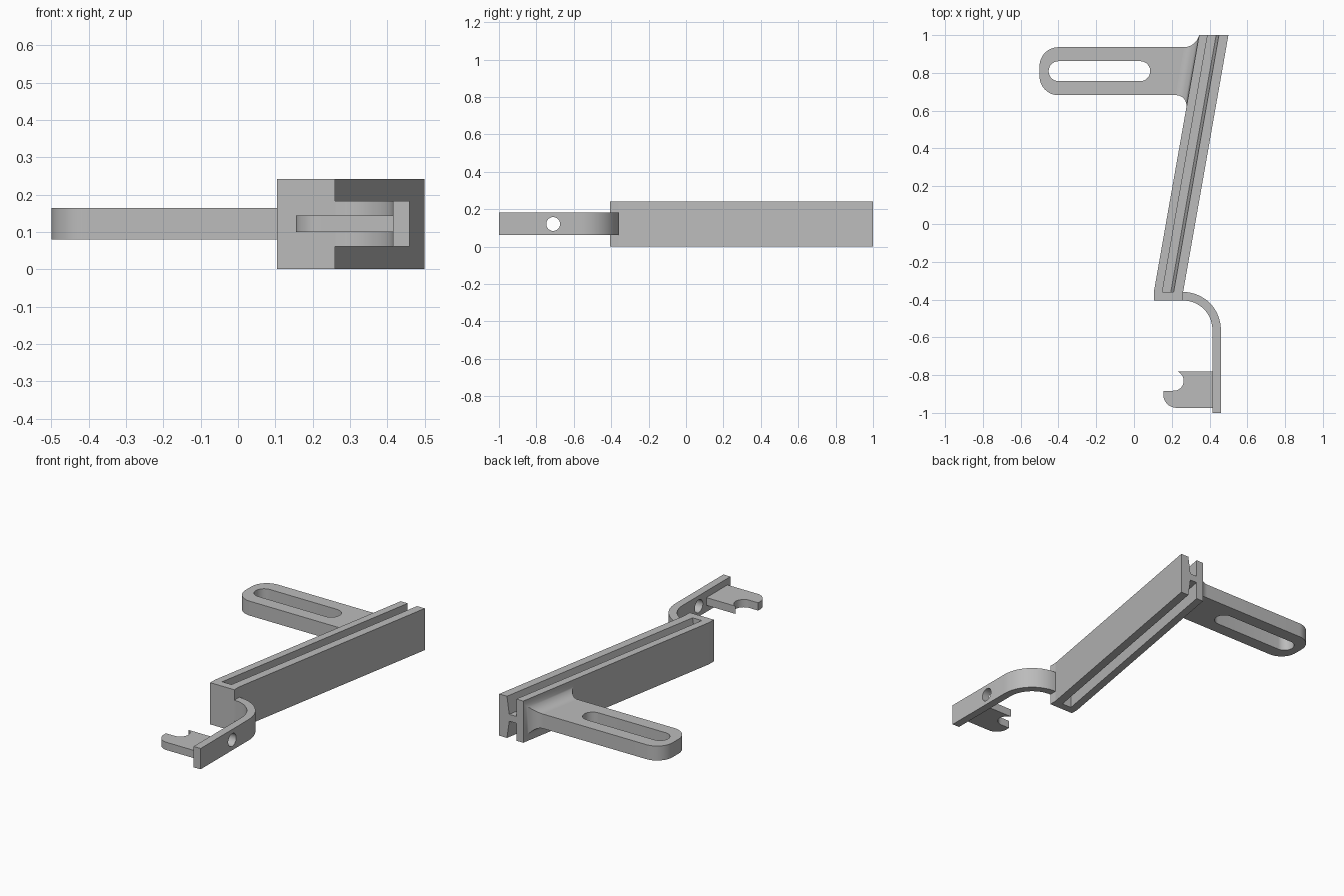
import bpy, bmesh, math
from mathutils import Vector

if "Cube" in bpy.data.objects:
    bpy.data.objects.remove(bpy.data.objects["Cube"])

grey = bpy.data.materials.new("plain grey")
grey.use_nodes = True
colour = (0.5, 0.5, 0.5, 1)
grey.diffuse_color = colour
grey.node_tree.nodes["Principled BSDF"].inputs["Base Color"].default_value = colour


def loft(name, sections):
    """Skin a list of matching closed sections and cap both ends."""
    bm = bmesh.new()
    rings = [[bm.verts.new(p) for p in s] for s in sections]
    for a, b in zip(rings, rings[1:]):
        for i in range(len(a)):
            j = (i + 1) % len(a)
            bm.faces.new((a[i], a[j], b[j], b[i]))
    bm.faces.new(rings[0])
    bm.faces.new(rings[-1])
    bmesh.ops.recalc_face_normals(bm, faces=bm.faces)
    mesh = bpy.data.meshes.new(name)
    bm.to_mesh(mesh)
    bm.free()
    obj = bpy.data.objects.new(name, mesh)
    bpy.context.collection.objects.link(obj)
    mesh.materials.append(grey)
    return obj


def prism(name, outline, low, high):
    """Stand a plan outline up between two heights."""
    return loft(name, [[(x, y, z) for x, y in outline] for z in (low, high)])


def arc(cx, cy, r, start, end, steps=16):
    angles = [math.radians(start + (end - start) * i / steps) for i in range(steps + 1)]
    return [(cx + r * math.cos(a), cy + r * math.sin(a)) for a in angles]


def select(obj):
    bpy.ops.object.select_all(action='DESELECT')
    obj.select_set(True)
    bpy.context.view_layer.objects.active = obj


def cut(obj, cutter):
    cutter.hide_render = True
    mod = obj.modifiers.new("opening", 'BOOLEAN')
    mod.operation, mod.solver, mod.object = 'DIFFERENCE', 'EXACT', cutter
    select(obj)
    bpy.ops.object.modifier_apply(modifier=mod.name)
    bpy.data.objects.remove(cutter)


HEIGHT, MID = 0.242, 0.121
WIDTH = 0.155
CAP_FRONT, CAP_BACK = -0.405, -0.36
LEFT = 0.105
SLOPE = math.tan(math.radians(10))


def bar_x(y):
    """Right-hand face of the slanted bar."""
    return LEFT + (y - CAP_BACK) * SLOPE


# Slanted bar: an H section with one sloping groove wall
web = 0.02
lower = [(0, 0), (0.045, 0), (0.045, MID - web), (0.09, MID - web), (0.105, 0), (WIDTH, 0)]
section = lower + [(u, HEIGHT - z) for u, z in reversed(lower)]
loft("grooved_bar", [[(bar_x(y) + u, y, z) for u, z in section] for y in (CAP_BACK, 1)])

# Solid end of the bar
right = LEFT + WIDTH
prism("bar_end_cap", [(LEFT, CAP_FRONT), (right, CAP_FRONT),
                      (right, CAP_BACK), (LEFT, CAP_BACK)], 0, HEIGHT)

# Curved strip with a round hole
bend_y = -0.56
strip = prism("curved_strip",
              arc(right, bend_y, 0.2, 90, 0) + [(0.46, -1), (0.415, -1)]
              + arc(right, bend_y, 0.155, 0, 90), 0.061, 0.182)
hole = arc(-0.71, MID, 0.037, 0, 360 - 360 / 32, 31)
cut(strip, loft("hole_cutter", [[(x, y, z) for y, z in hole] for x in (0.35, 0.55)]))

# Thin hooked tab on the strip
prism("hooked_tab",
      [(0.415, -0.78)] + arc(0.21, -0.83, 0.053, 70, -95)
      + [(0.155, -0.883)] + arc(0.225, -0.903, 0.07, 180, 270) + [(0.415, -0.973)],
      0.099, 0.144)

# Slotted arm with rounded corners
y0, y1, z0, z1 = 0.682, 0.936, 0.08, 0.164
fillet, r = 0.068, 0.1
arm = prism("slotted_arm",
            [(bar_x(y0) - fillet, y0), (bar_x(y1) - fillet, y1)]
            + arc(-0.5 + r, y1 - r, r, 90, 180) + arc(-0.5 + r, y0 + r, r, 180, 270),
            z0, z1)
mid_y, sr = (y0 + y1) / 2, 0.053
cut(arm, prism("slot_cutter",
               arc(0.086 - sr, mid_y, sr, -90, 90) + arc(-0.452 + sr, mid_y, sr, 90, 270),
               -0.1, 0.4))

# Flared root that blends the arm into the bar
rings = []
for i in range(13):
    a = math.pi / 2 * i / 12
    d, e = fillet * (1 - math.sin(a)), fillet * (1 - math.cos(a))
    ya, yb = y0 - e, min(y1 + e, 1)
    rings.append([(bar_x(y) - d, y, z) for y, z in
                  ((ya, z0 - e), (yb, z0 - e), (yb, z1 + e), (ya, z1 + e))])
root = loft("arm_root", rings)

# Smooth the rounded parts, keeping the edges sharp
for obj in (strip, arm, root, bpy.data.objects["hooked_tab"]):
    select(obj)
    bpy.ops.object.shade_smooth_by_angle(angle=math.radians(30))
